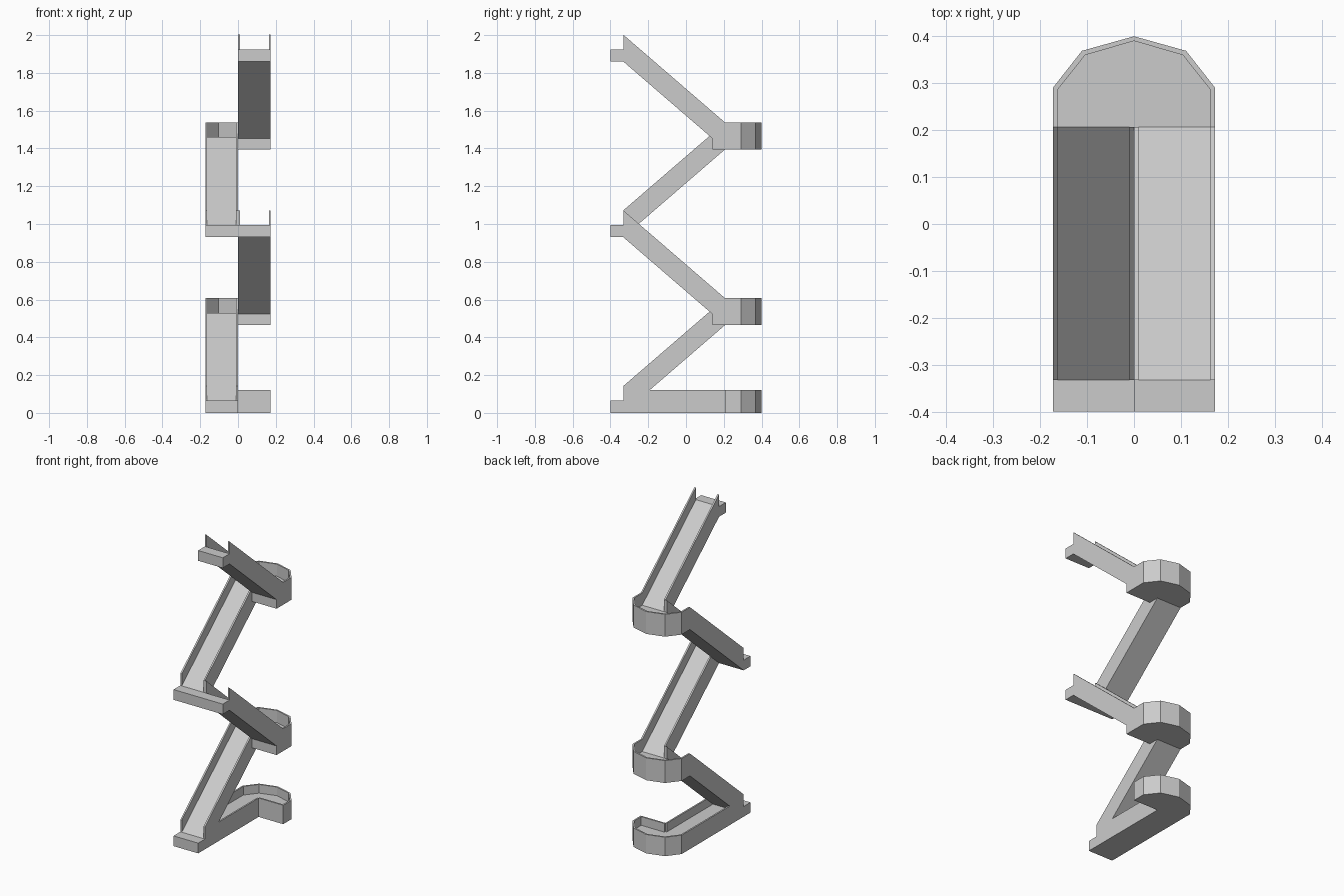
import bpy
from mathutils import Vector

if "Cube" in bpy.data.objects:
    bpy.data.objects.remove(bpy.data.objects["Cube"])

W, T = 0.173, 0.01            # lane width, parapet thickness
Y0, Y1 = -0.332, 0.207        # ramp start and end
STEP, SLAB, WALL = 0.465, 0.065, 0.142


def loft(name, start, end):
    """Solid between two matching outlines of 3D points."""
    n = len(start)
    faces = [list(range(n))[::-1], list(range(n, 2 * n))]
    faces += [(i, (i + 1) % n, n + (i + 1) % n, n + i) for i in range(n)]
    mesh = bpy.data.meshes.new(name)
    mesh.from_pydata(start + end, [], faces)
    obj = bpy.data.objects.new(name, mesh)
    bpy.context.collection.objects.link(obj)
    bpy.context.view_layer.objects.active = obj
    obj.select_set(True)
    bpy.ops.object.mode_set(mode='EDIT')
    bpy.ops.mesh.select_all(action='SELECT')
    bpy.ops.mesh.normals_make_consistent(inside=False)
    bpy.ops.object.mode_set(mode='OBJECT')
    obj.select_set(False)
    return obj


def plate(name, outline, z0, z1):
    return loft(name, [Vector((x, y, z0)) for x, y in outline],
                [Vector((x, y, z1)) for x, y in outline])


def box(name, x0, x1, y0, y1, z0, z1):
    return plate(name, [(x0, y0), (x1, y0), (x1, y1), (x0, y1)], z0, z1)


def channel(name, x0, z0, z1, wall):
    """Floor with a parapet on each side, running from Y0 to Y1."""
    x1 = x0 + W
    u = [(x0, 0), (x1, 0), (x1, wall), (x1 - T, wall), (x1 - T, SLAB),
         (x0 + T, SLAB), (x0 + T, wall), (x0, wall)]
    return loft(name, [Vector((x, Y0, z0 + z)) for x, z in u],
                [Vector((x, Y1, z1 + z)) for x, z in u])


def mirrored(half):
    return half + [(-x, y) for x, y in half[-2::-1]]


outer = mirrored([(W, Y1), (W, 0.29), (0.111, 0.369), (0, 0.4)])
inner = mirrored([(W - T, Y1), (W - T, 0.286), (0.104, 0.36), (0, 0.39)])


def turn_landing(name, z, wall):
    """Faceted landing at the back with a curved parapet."""
    plate(name + "_floor", outer, z, z + SLAB)
    plate(name + "_parapet", outer + inner[::-1], z + SLAB, z + wall)


# Ground level: entry slab, walled corridor, turn and closing wall
box("entry_slab", -W, 0, -0.4, Y0, 0, SLAB)
channel("ground_corridor", -W, 0, 0, 0.12)
turn_landing("ground_turn", 0, 0.12)
box("ground_end_wall", 0, W - T, Y1, Y1 + T, SLAB, 0.12)

# Two storeys of switchback ramps
for i in range(2):
    z = 2 * STEP * i
    channel(f"ramp_up_{i}", -W, z, z + STEP, WALL)
    turn_landing(f"back_landing_{i}", z + STEP, WALL)
    box(f"back_landing_lip_{i}", 0, W, 0.14, Y1, z + STEP, z + STEP + SLAB)
    channel(f"ramp_return_{i}", 0, z + 2 * STEP, z + STEP, WALL)
    left = -W if i == 0 else 0
    box(f"front_landing_{i}", left, W, -0.4, Y0, z + 2 * STEP, z + 2 * STEP + SLAB)
